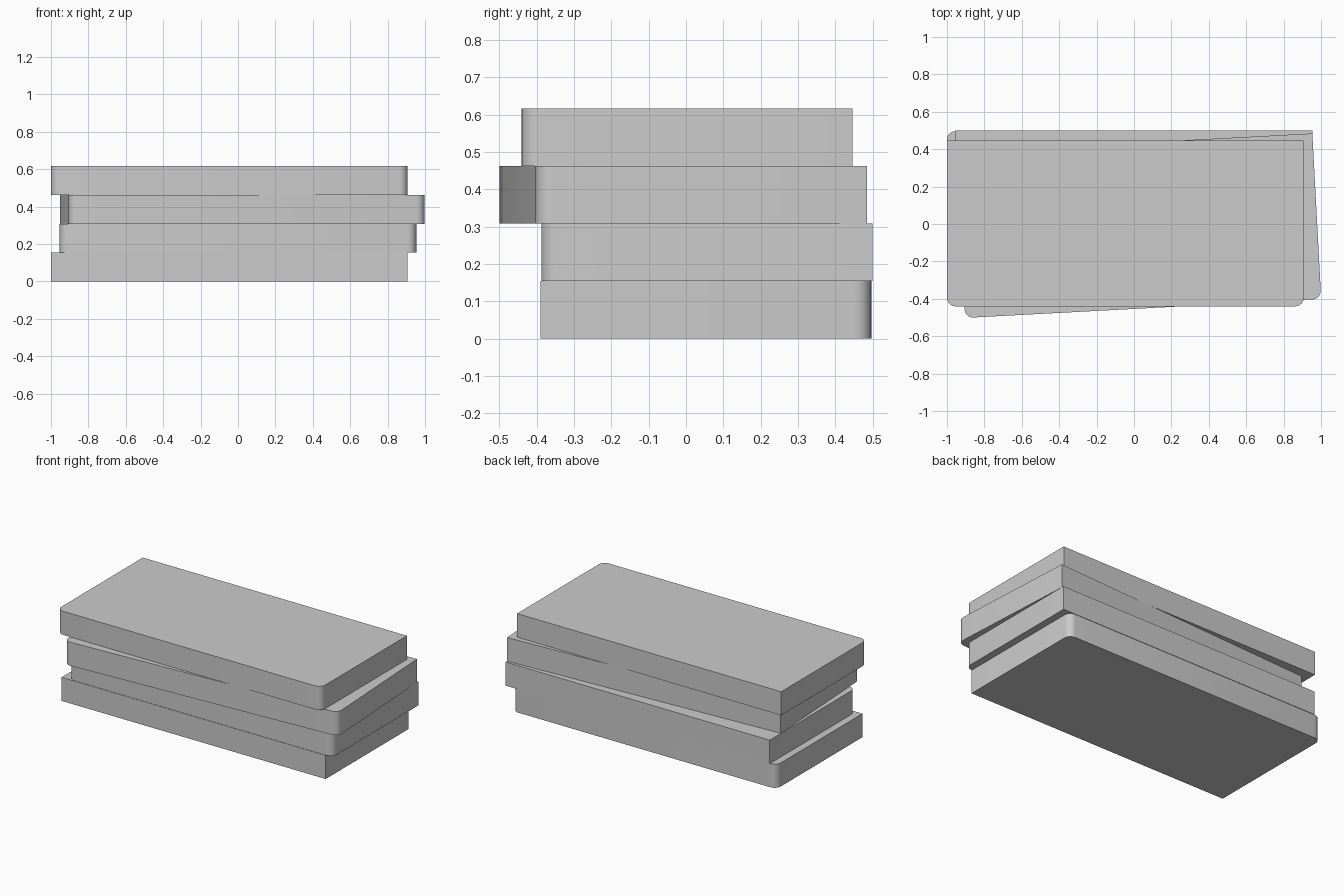
import bpy
import bmesh
import math

if "Cube" in bpy.data.objects:
    bpy.data.objects.remove(bpy.data.objects["Cube"])

# Plain grey shared by all slabs
grey = bpy.data.materials.new("plain_grey")
grey.use_nodes = True
colour = (0.6, 0.6, 0.6, 1)
grey.diffuse_color = colour
grey.node_tree.nodes["Principled BSDF"].inputs["Base Color"].default_value = colour

LENGTH, WIDTH, HEIGHT = 1.907, 0.886, 0.154
RADIUS = 0.045


def slab(name, level, x, y, turn):
    """A flat block whose two front upright edges are rounded."""
    bm = bmesh.new()
    bmesh.ops.create_cube(bm, size=1)
    bmesh.ops.scale(bm, vec=(LENGTH, WIDTH, HEIGHT), verts=bm.verts)
    front_edges = [e for e in bm.edges
                   if all(v.co.y < 0 for v in e.verts)
                   and abs(e.verts[0].co.z - e.verts[1].co.z) > HEIGHT / 2]
    bmesh.ops.bevel(bm, geom=front_edges, offset=RADIUS, segments=6,
                    profile=0.5, affect='EDGES')
    mesh = bpy.data.meshes.new(name)
    bm.to_mesh(mesh)
    bm.free()
    mesh.materials.append(grey)
    obj = bpy.data.objects.new(name, mesh)
    bpy.context.collection.objects.link(obj)
    obj.location = (x, y, HEIGHT * (level + 0.5))
    obj.rotation_euler.z = math.radians(turn)
    bpy.ops.object.select_all(action='DESELECT')
    obj.select_set(True)
    bpy.context.view_layer.objects.active = obj
    bpy.ops.object.shade_smooth_by_angle(angle=math.radians(30))


# The stack: the lowest slab faces backwards, the third is slightly turned
slab("bottom_slab", 0, -0.047, 0.053, 180)
slab("lower_middle_slab", 1, 0, 0.056, 0)
slab("upper_middle_slab", 2, 0.025, -0.009, 3.05)
slab("top_slab", 3, -0.046, 0.003, 0)
